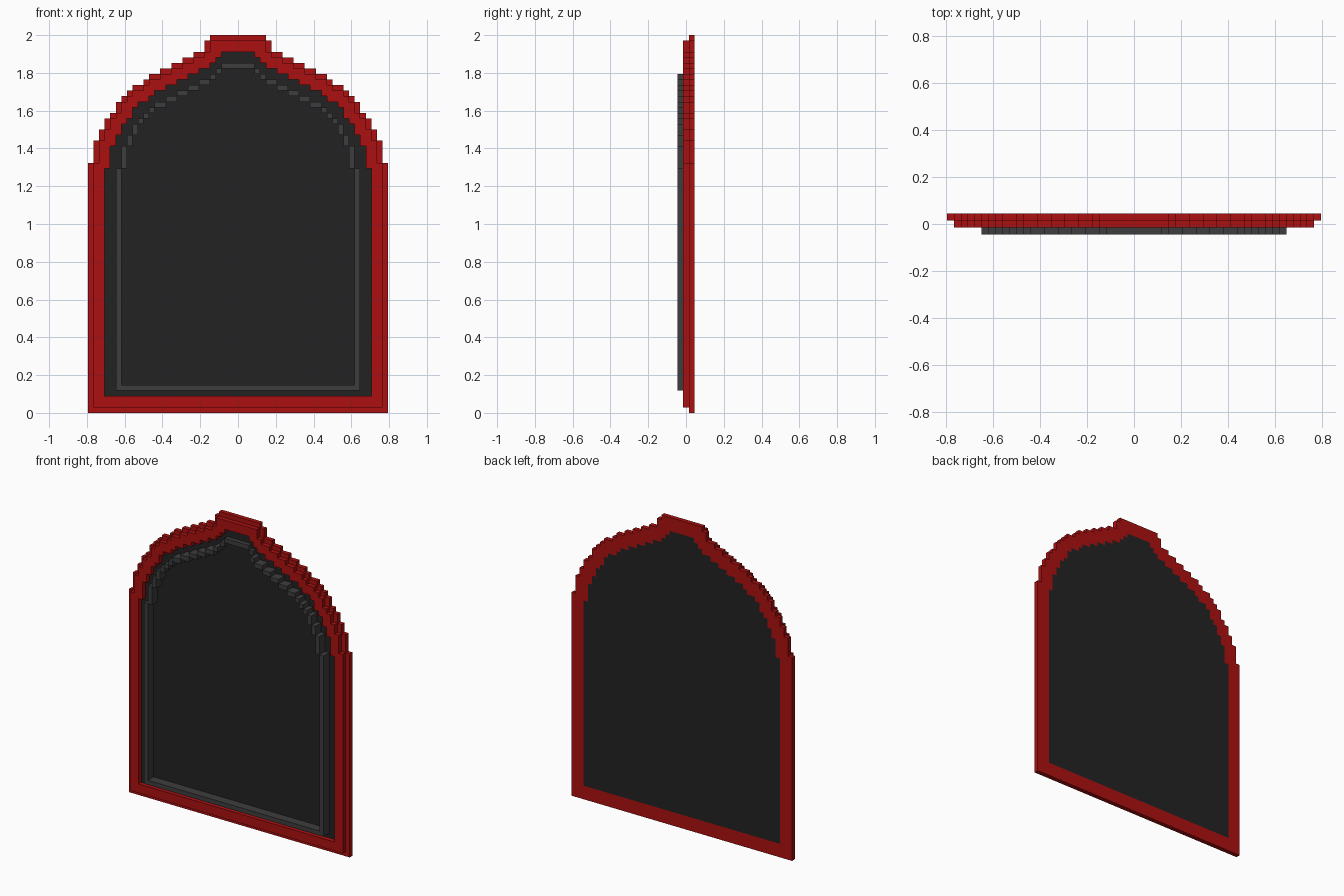
import bpy, bmesh
from itertools import product

if "Cube" in bpy.data.objects:
    bpy.data.objects.remove(bpy.data.objects["Cube"])

V = 2 / 68  # size of one block; the model is 54 x 3 x 68 blocks

# Stepped arch outline: (half width, top), in blocks
STEPS = [(27, 45), (26, 49), (25, 51), (24, 53), (23, 54), (22, 56), (21, 57),
         (20, 58), (19, 59), (17, 60), (16, 61), (14, 62), (12, 63), (10, 64),
         (8, 65), (6, 67), (5, 68)]


def material(name, rgb):
    m = bpy.data.materials.new(name)
    m.diffuse_color = (*rgb, 1)
    m.use_nodes = True
    m.node_tree.nodes["Principled BSDF"].inputs["Base Color"].default_value = m.diffuse_color
    return m


RED = material("red", (0.41, 0.005, 0.005))
BLACK = material("black", (0.0165, 0.0165, 0.0165))
GREY = material("dark grey", (0.047, 0.047, 0.047))


def erode(cells, r, limit):
    """Shrink a set of cells by r blocks, with corners cut at 'limit'."""
    kernel = [(a, b) for a, b in product(range(-r, r + 1), repeat=2)
              if abs(a) + abs(b) <= limit]
    return {(i, j) for i, j in cells
            if all((i + a, j + b) in cells for a, b in kernel)}


def build(name, layers, mat):
    """Skin the outside of the blocks; layers maps depth index to a cell set."""
    solid = {(i, k, j) for k, cells in layers.items() for i, j in cells}
    bm = bmesh.new()
    cache = {}

    def vert(p):
        if p not in cache:
            cache[p] = bm.verts.new((p[0] * V, (p[1] - 1.5) * V, p[2] * V))
        return cache[p]

    for c in solid:
        for axis, side in product(range(3), (0, 1)):
            n = list(c)
            n[axis] += 2 * side - 1
            if tuple(n) in solid:
                continue
            u, w = (axis + 1) % 3, (axis + 2) % 3
            loop = []
            for a, b in ((0, 0), (1, 0), (1, 1), (0, 1)):
                p = list(c)
                p[axis] += side
                p[u] += a
                p[w] += b
                loop.append(vert(tuple(p)))
            bm.faces.new(loop if side else loop[::-1])
    bmesh.ops.dissolve_limit(bm, angle_limit=0.01, verts=bm.verts[:],
                             edges=bm.edges[:])
    bmesh.ops.triangulate(bm, faces=[f for f in bm.faces if len(f.verts) > 4])
    me = bpy.data.meshes.new(name)
    bm.to_mesh(me)
    bm.free()
    me.materials.append(mat)
    ob = bpy.data.objects.new(name, me)
    bpy.context.collection.objects.link(ob)
    return ob


# Nested arch shapes
outer = {(i, j) for half, top in STEPS
         for i in range(-half, half) for j in range(top)}
step = erode(outer, 1, 1)
opening = erode(outer, 3, 4)
inset = erode(opening, 2, 2)
inset |= {(i, j - 1) for i, j in inset}
ridge = inset - erode(inset, 1, 1)

# Red frame: wide back layer and a narrower front step
build("arch_frame", {2: outer - opening, 1: step - opening}, RED)
# Black panel filling the frame
build("arch_panel", {2: opening}, BLACK)
# Raised grey border line, lower at the peak
build("border_ridge", {1: ridge, 0: {c for c in ridge if c[1] < 61}}, GREY)
